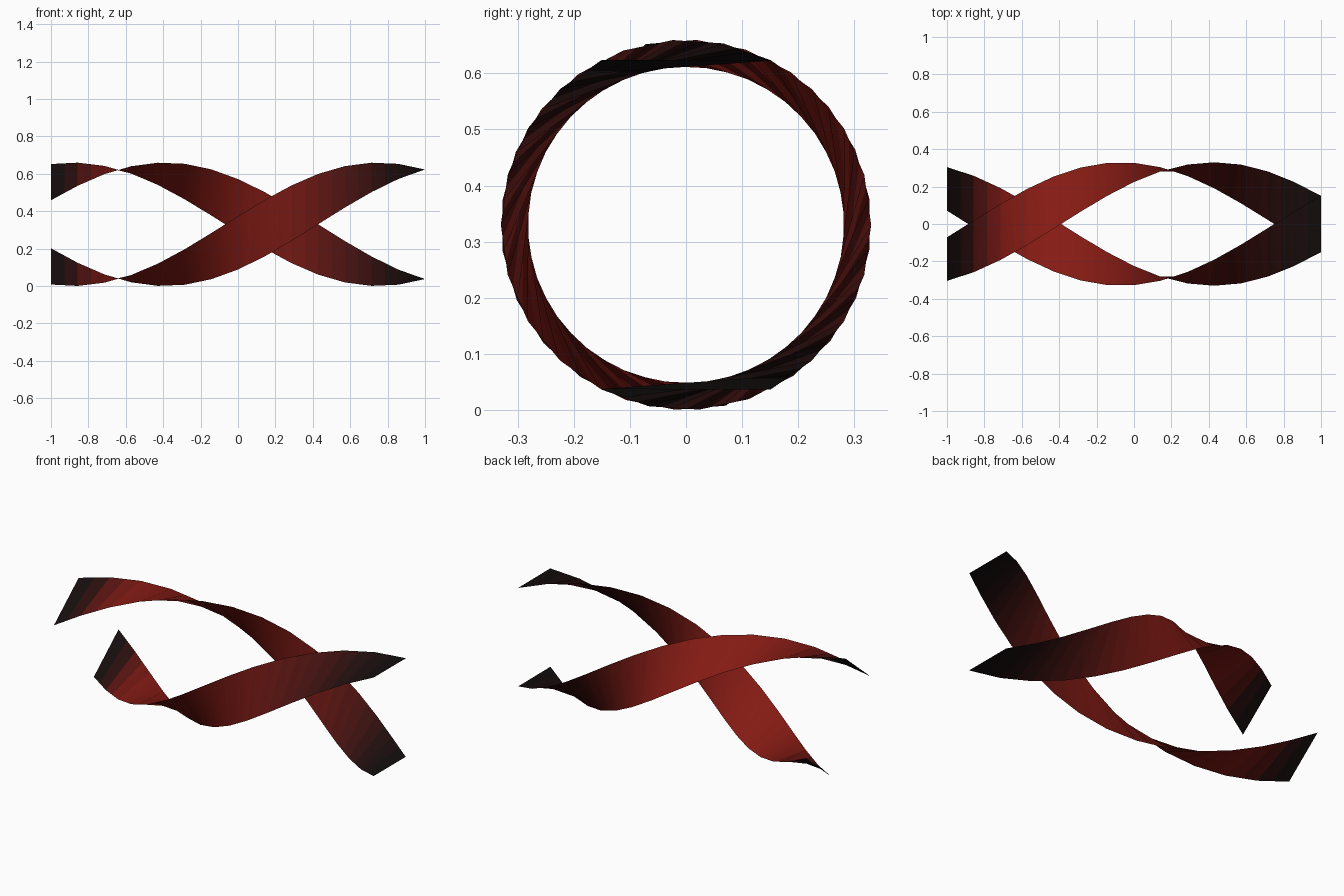
import bpy
from math import radians, sin, cos

if "Cube" in bpy.data.objects:
    bpy.data.objects.remove(bpy.data.objects["Cube"])

R = 0.33              # helix radius, axis along x at z = R
TWIST = radians(110)  # twist per unit of length
HALF = radians(27.3)  # half the angular width of a ribbon
SEGS, SPLIT = 14, 2   # facets along the ribbon, colour bands per facet
BANDS = SEGS * SPLIT
# colour strength along x: black ends, red middle
STOPS = [(-1, 0), (-0.9, 0.05), (-0.7, 0.9), (-0.5, 1), (0.0, 0.9),
         (0.25, 0.65), (0.5, 0.3), (0.8, 0.05), (1, 0)]


def redness(x):
    for (x0, a), (x1, b) in zip(STOPS, STOPS[1:]):
        if x <= x1:
            return a + (b - a) * (x - x0) / (x1 - x0)
    return 0


# one shade per colour band
shades = []
for i in range(BANDS):
    t = redness(-1 + 2 * (i + 0.5) / BANDS)
    m = bpy.data.materials.new(f"ribbon_shade_{i}")
    m.diffuse_color = (0.004 + 0.24 * t, 0.004 + 0.007 * t, 0.004 + 0.003 * t, 1)
    m.use_nodes = True
    m.node_tree.nodes["Principled BSDF"].inputs["Base Color"].default_value = m.diffuse_color
    shades.append(m)


def edge_point(seg, side, turn):
    x = -1 + 2 * seg / SEGS
    a = TWIST * (x - 0.18) + side * HALF + turn
    return (x, -R * cos(a), R + R * sin(a))


def ribbon(name, turn):
    verts = []
    for i in range(BANDS + 1):
        seg, f = min(i // SPLIT, SEGS - 1), 0
        f = i / SPLIT - seg
        for side in (-1, 1):
            p, q = edge_point(seg, side, turn), edge_point(seg + 1, side, turn)
            verts.append([u + (v - u) * f for u, v in zip(p, q)])
    faces = [(2 * i, 2 * i + 2, 2 * i + 3, 2 * i + 1) for i in range(BANDS)]
    me = bpy.data.meshes.new(name)
    me.from_pydata(verts, [], faces)
    for m in shades:
        me.materials.append(m)
    for i, p in enumerate(me.polygons):
        p.material_index = i
        p.use_smooth = True
    ob = bpy.data.objects.new(name, me)
    bpy.context.collection.objects.link(ob)


# two opposite strands of the double helix
ribbon("front_ribbon", 0)
ribbon("back_ribbon", radians(180))
